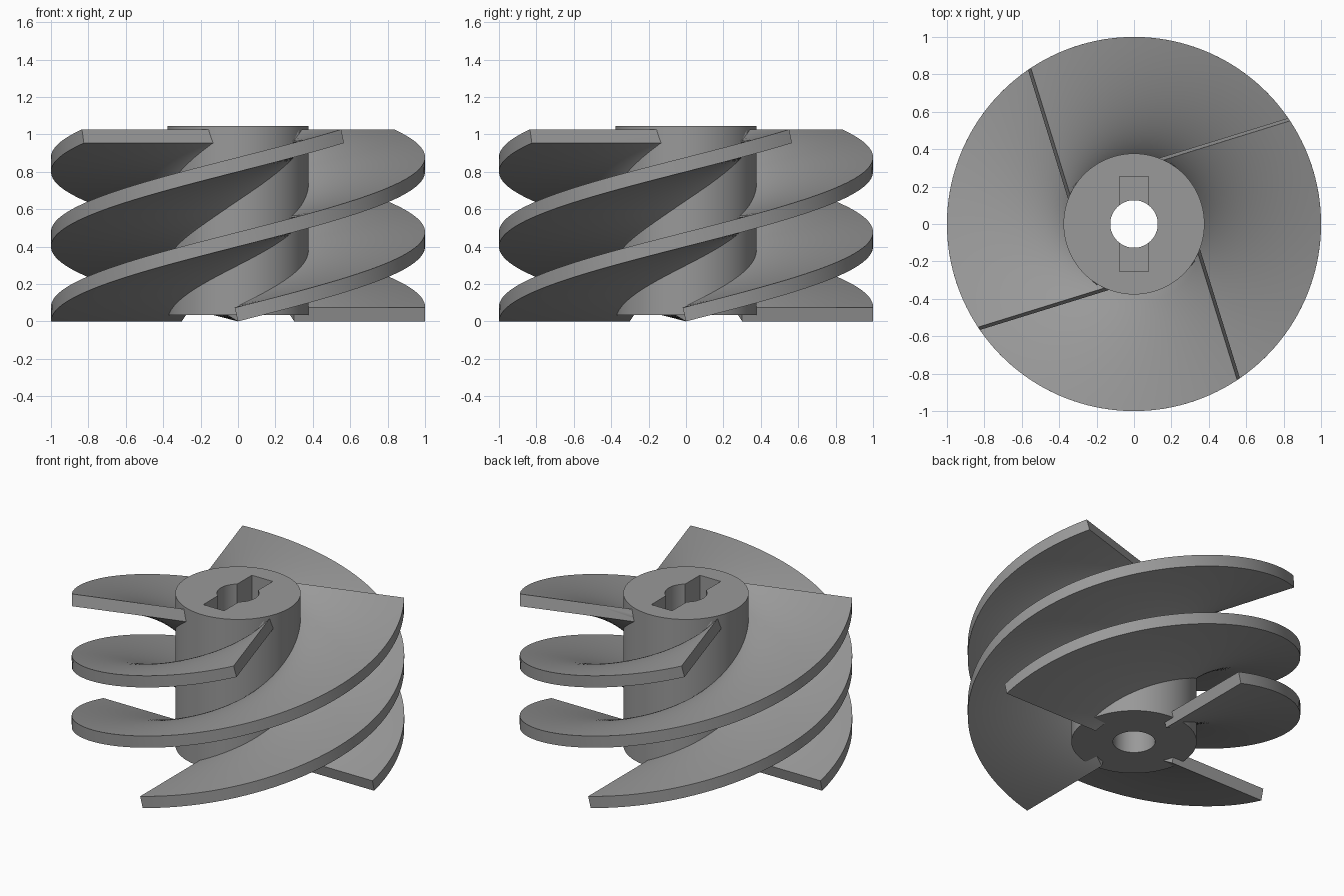
import bpy, bmesh, math
from mathutils import Matrix

if "Cube" in bpy.data.objects:
    bpy.data.objects.remove(bpy.data.objects["Cube"])

grey = bpy.data.materials.new("metal grey")
grey.diffuse_color = (0.32, 0.32, 0.32, 1)
grey.use_nodes = True
grey.node_tree.nodes["Principled BSDF"].inputs["Base Color"].default_value = grey.diffuse_color

BLADES = 4
RISE = 0.4 / math.radians(90)       # height gained per radian
SWEEP = math.radians(214.5)
THICK = 0.073
LEAN = 0.018                        # end faces sit square to the helix
HUB_R = 0.377


def smooth(ob, angle=30):
    bpy.ops.object.select_all(action='DESELECT')
    ob.select_set(True)
    bpy.context.view_layer.objects.active = ob
    bpy.ops.object.shade_smooth_by_angle(angle=math.radians(angle))


def cut(ob, cutter):
    mod = ob.modifiers.new("cut", 'BOOLEAN')
    mod.operation = 'DIFFERENCE'
    mod.solver = 'EXACT'
    mod.object = cutter
    bpy.context.view_layer.objects.active = ob
    bpy.ops.object.modifier_apply(modifier=mod.name)
    bpy.data.objects.remove(cutter, do_unlink=True)


# Hub: cylinder with a through bore and a blind key slot from the top
bpy.ops.mesh.primitive_cylinder_add(vertices=96, radius=HUB_R, depth=1.01,
                                    location=(0, 0, 0.54))
hub = bpy.context.object
hub.name = "hub"
hub.data.materials.append(grey)

bpy.ops.mesh.primitive_cylinder_add(vertices=64, radius=0.127, depth=2,
                                    location=(0, 0, 0.54))
cut(hub, bpy.context.object)
bpy.ops.mesh.primitive_cube_add(size=1, location=(0, 0, 1.05))
slot = bpy.context.object
slot.scale = (0.153, 0.51, 0.9)
bpy.context.view_layer.update()
cut(hub, slot)
smooth(hub)


# Blade: a straight bar swept up the helix, yawing away from radial as it climbs
def section(t, cols):
    """Closed loop of points: underside outwards-in, then top inwards-out."""
    phi = SWEEP * t
    yaw = math.radians(17.3) * math.sin(math.pi / 2 * min(math.degrees(phi) / 130, 1))
    length = 0.7 + 0.51 * t
    turn = Matrix.Rotation(phi, 3, 'Z')
    lower, upper = [], []
    for i in range(cols + 1):
        s = length * i / cols
        x, y, z = 1 - s * math.cos(yaw), s * math.sin(yaw), RISE * phi
        for loop, shift, up in ((lower, 0, 0), (upper, -LEAN, THICK)):
            p = turn @ Matrix.Translation((x, y + shift, 0)).translation
            p.z = z + up
            loop.append(p)
    return lower + upper[::-1]


def make_blade(name, start, rows=90, cols=24):
    bm = bmesh.new()
    rings = [[bm.verts.new(p) for p in section(r / rows, cols)]
             for r in range(rows + 1)]
    n = len(rings[0])
    for a, b in zip(rings, rings[1:]):
        for i in range(n):
            j = (i + 1) % n
            bm.faces.new((a[i], a[j], b[j], b[i]))
    bm.faces.new(rings[0])
    bm.faces.new(rings[-1][::-1])
    bmesh.ops.recalc_face_normals(bm, faces=bm.faces)
    bmesh.ops.rotate(bm, verts=bm.verts, matrix=Matrix.Rotation(start, 3, 'Z'))
    me = bpy.data.meshes.new(name)
    bm.to_mesh(me)
    bm.free()
    me.materials.append(grey)
    ob = bpy.data.objects.new(name, me)
    bpy.context.collection.objects.link(ob)
    smooth(ob)


for k in range(BLADES):
    make_blade(f"blade_{k + 1}", k * math.tau / BLADES)
